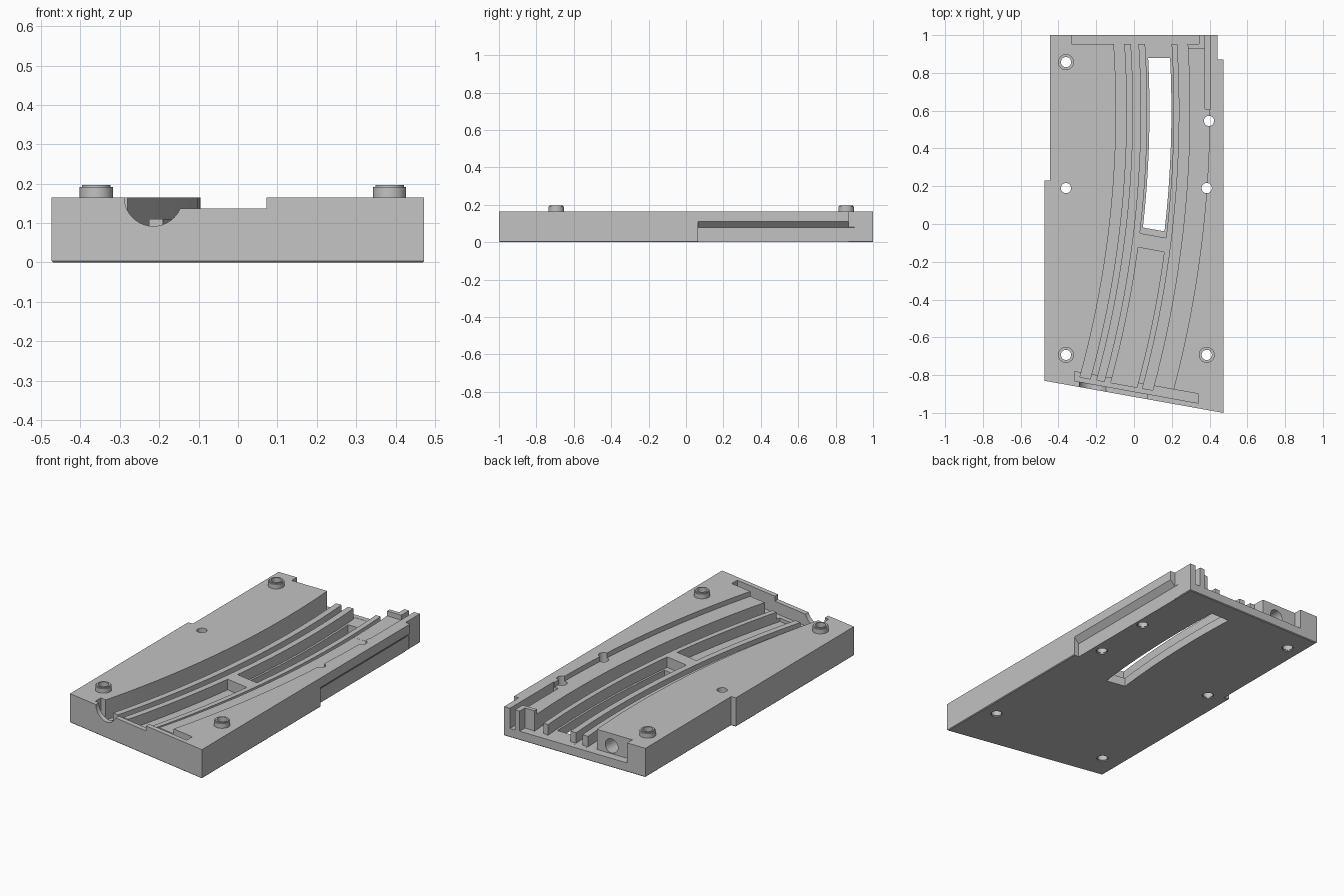
import bpy, bmesh
from math import sqrt, pi
from mathutils import Matrix, Vector

cube = bpy.data.objects.get("Cube")
if cube:
    bpy.data.objects.remove(cube, do_unlink=True)

grey = bpy.data.materials.new("plain grey")
grey.use_nodes = True
colour = (0.54, 0.54, 0.54, 1)
grey.diffuse_color = colour
grey.node_tree.nodes["Principled BSDF"].inputs["Base Color"].default_value = colour

TOP, FLOOR, FIN, STEP = 0.165, 0.05, 0.11, 0.137
HIGH, LOW = 0.4, -0.2
SLANT = -0.18              # slope of the front edge
RADIUS, APEX_X, APEX_Y = 5.3, -0.095, 0.6


def finish(bm, name):
    bmesh.ops.recalc_face_normals(bm, faces=bm.faces)
    mesh = bpy.data.meshes.new(name)
    bm.to_mesh(mesh)
    bm.free()
    obj = bpy.data.objects.new(name, mesh)
    bpy.context.collection.objects.link(obj)
    mesh.materials.append(grey)
    return obj


def prism(name, outline, z0, z1, foot=0):
    bm = bmesh.new()
    face = bm.faces.new([bm.verts.new((x, y, z0)) for x, y in outline])
    out = bmesh.ops.extrude_face_region(bm, geom=[face])
    verts = [v for v in out["geom"] if isinstance(v, bmesh.types.BMVert)]
    bmesh.ops.translate(bm, verts=verts, vec=(0, 0, z1 - z0))
    if foot:
        rim = [e for e in bm.edges if all(v.co.z == z0 for v in e.verts)]
        bmesh.ops.bevel(bm, geom=rim, offset=foot, segments=1, affect='EDGES')
    return finish(bm, name)


def box(name, x0, x1, y0, y1, z0, z1=HIGH):
    return prism(name, [(x0, y0), (x1, y0), (x1, y1), (x0, y1)], z0, z1)


def cylinder(name, centre, radius, depth, along_y=False, bevel=0):
    bm = bmesh.new()
    bmesh.ops.create_cone(bm, cap_ends=True, segments=40, radius1=radius,
                          radius2=radius, depth=depth)
    if bevel:
        rim = [e for e in bm.edges if all(v.co.z > 0 for v in e.verts)]
        bmesh.ops.bevel(bm, geom=rim, offset=bevel, segments=2, affect='EDGES')
    if along_y:
        bm.transform(Matrix.Rotation(pi / 2, 4, 'X'))
    bm.transform(Matrix.Translation(Vector(centre)))
    return finish(bm, name)


def arc_x(offset, y):
    r = RADIUS + offset
    return APEX_X - RADIUS + sqrt(r * r - (y - APEX_Y) ** 2)


def band(name, o0, o1, start, end, z0, slant_end=False, steps=24):
    """Curved strip between two concentric arcs, with a slanted front end."""
    def side(offset):
        def slanted(base):
            y = base
            for _ in range(4):
                y = base + SLANT * arc_x(offset, y)
            return y
        a = slanted(start)
        b = slanted(end) if slant_end else end
        ys = [a + (b - a) * i / steps for i in range(steps + 1)]
        return [(arc_x(offset, y), y) for y in ys]
    return prism(name, side(o0) + side(o1)[::-1], z0, HIGH)


def slanted_strip(name, x0, x1, near, far, z0):
    return prism(name, [(x0, near + SLANT * x0), (x1, near + SLANT * x1),
                        (x1, far + SLANT * x1), (x0, far + SLANT * x0)], z0, HIGH)


def combine(body, tool, operation='DIFFERENCE'):
    tool.hide_render = True
    mod = body.modifiers.new("cut", 'BOOLEAN')
    mod.object, mod.operation, mod.solver = tool, operation, 'EXACT'
    graph = bpy.context.evaluated_depsgraph_get()
    mesh = bpy.data.meshes.new_from_object(body.evaluated_get(graph))
    body.modifiers.clear()
    body.data = mesh
    bpy.data.objects.remove(tool, do_unlink=True)


# Slab with stepped sides, a slanted front and a finely chamfered foot
slab = prism("curved_channel_plate",
             [(-0.445, 1), (-0.445, 0.23), (-0.474, 0.23), (-0.474, -0.83),
              (0.473, -1), (0.473, 0.87), (0.443, 0.87), (0.443, 1)], 0, TOP, foot=0.004)

# Slanted front slot, shallow front notch and half-round opening
combine(slab, slanted_strip("front_slot", -0.315, 0.342, -0.887, -0.838, 0.07))
combine(slab, slanted_strip("front_notch", -0.2, 0.072, -1.1, -0.865, STEP))
combine(slab, cylinder("half_round", (-0.215, -0.92, TOP + 0.001), 0.074, 0.2, along_y=True))

# Undercut with a sloping roof along the left side
undercut = prism("undercut", [(0.442, -0.1), (0.6, -0.1), (0.6, 0.238), (0.442, 0.08)],
                 -0.9, -0.064)
undercut.data.transform(Matrix.Rotation(pi / 2, 4, 'X'))
combine(slab, undercut)

# Curved channel: troughs between fins, lowered fin tops, then the side ledge
FRONT, BACK = -0.862, 0.97
for o0, o1 in ((0, 0.055), (0.09, 0.13), (0.335, 0.39)):
    combine(slab, band("trough", o0, o1, FRONT, BACK, FLOOR))
combine(slab, band("front_trough", 0.165, 0.305, FRONT, -0.12, FLOOR, slant_end=True))
combine(slab, band("back_trough", 0.165, 0.305, -0.043, BACK, FLOOR))
combine(slab, band("fin_clearance", 0.02, 0.36, FRONT + 0.005, BACK - 0.005, FIN))
combine(slab, band("ledge", 0.37, 0.495, FRONT + 0.003, 0.615, STEP))
combine(slab, prism("ledge_back", [(arc_x(0.375, y), y) for y in (0.6, 0.7, 0.8, 0.93)]
                    + [(0.39, 0.93), (0.39, 0.6)], STEP + 0.0005, HIGH))
combine(slab, band("window", 0.177, 0.293, -0.01, 0.88, LOW))

# Back pocket, side groove and bore
combine(slab, box("back_pocket", -0.33, 0.345, 0.953, 1.2, FLOOR + 0.001))
combine(slab, box("side_groove", 0.375, 0.406, 0.61, 1.2, FLOOR))
combine(slab, cylinder("bore", (-0.2, 1, 0.095), 0.04, 0.4, along_y=True))

# Raised collars and through holes, slightly wider at the foot
collars = [(-0.36, 0.857), (-0.36, -0.693), (0.385, -0.693)]
for x, y in collars:
    combine(slab, cylinder("collar", (x, y, 0.167), 0.042, 0.06, bevel=0.006), 'UNION')
for x, y in collars + [(-0.36, 0.19), (0.385, 0.19), (0.397, 0.546)]:
    combine(slab, cylinder("hole", (x, y, 0.1), 0.027, 0.5))
    combine(slab, cylinder("hole_foot", (x, y, 0), 0.031, 0.01))

# Smooth the curved walls and keep the edges crisp
slab.data.materials.clear()
slab.data.materials.append(grey)
for face in slab.data.polygons:
    face.material_index = 0
bpy.ops.object.select_all(action='DESELECT')
slab.select_set(True)
bpy.context.view_layer.objects.active = slab
bpy.ops.object.shade_smooth_by_angle(angle=0.5)
